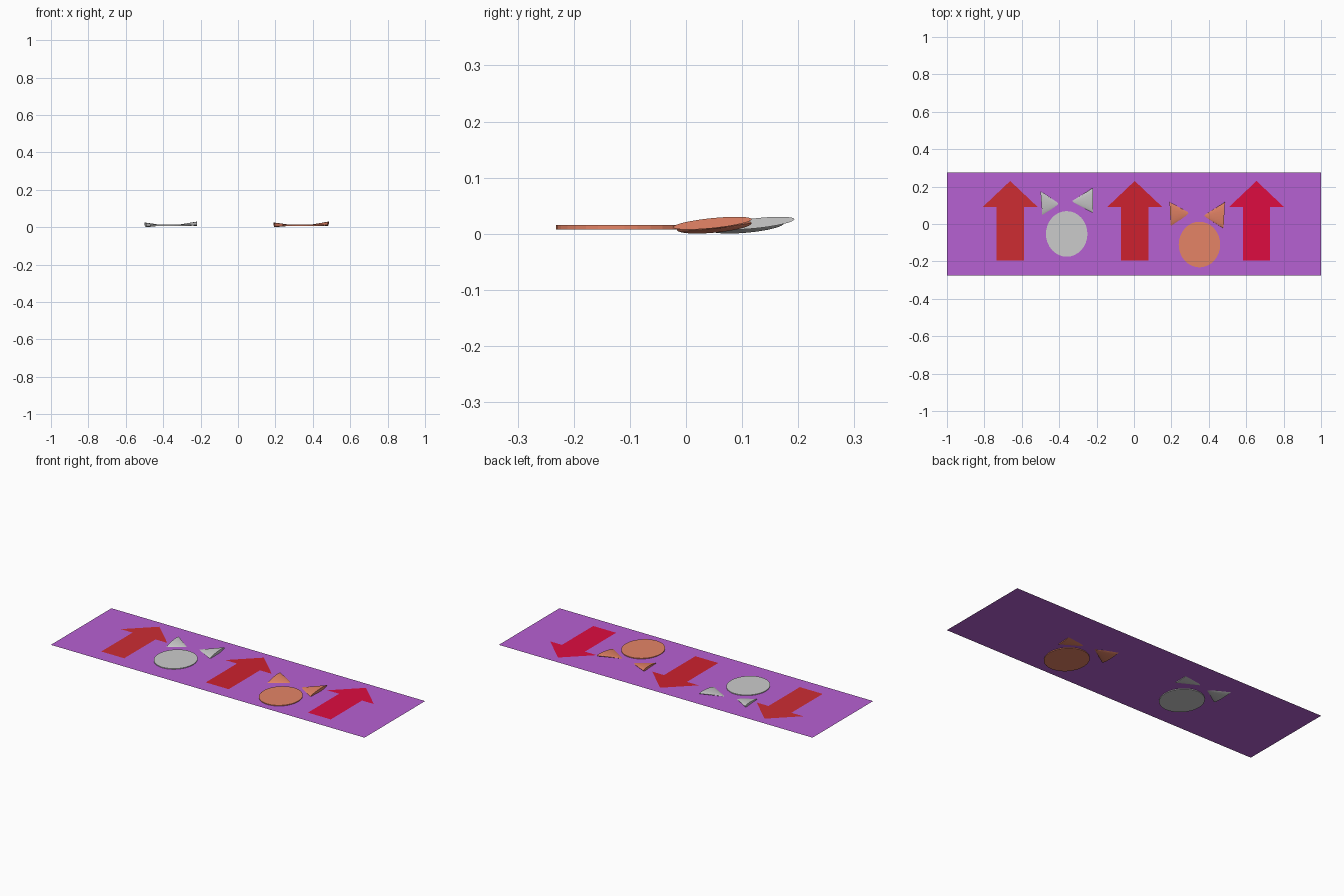
import bpy, bmesh, math
from mathutils import Vector

if "Cube" in bpy.data.objects:
    bpy.data.objects.remove(bpy.data.objects["Cube"])


def material(name, rgb):
    """Material from 0-255 display colours."""
    m = bpy.data.materials.new(name)
    m.diffuse_color = [(c / 255) ** 2.2 for c in rgb] + [1]
    m.use_nodes = True
    m.node_tree.nodes["Principled BSDF"].inputs["Base Color"].default_value = m.diffuse_color
    return m


def make(name, bm, mat):
    me = bpy.data.meshes.new(name)
    bm.to_mesh(me)
    bm.free()
    ob = bpy.data.objects.new(name, me)
    bpy.context.collection.objects.link(ob)
    if mat:
        me.materials.append(mat)
    return ob


def flat(name, outline, z, mat):
    """Zero-thickness sheet, facing up."""
    bm = bmesh.new()
    f = bm.faces.new([bm.verts.new((x, y, z)) for x, y in outline])
    f.normal_update()
    if f.normal.z < 0:
        f.normal_flip()
    return make(name, bm, mat)


def disc(name, x, y, mat):
    """Thin oval head."""
    bm = bmesh.new()
    bmesh.ops.create_cone(bm, cap_ends=True, segments=32, radius1=1, radius2=1, depth=1)
    bmesh.ops.scale(bm, vec=(0.111, 0.122, 0.008), verts=bm.verts)
    bmesh.ops.translate(bm, vec=(x, y, 0.012), verts=bm.verts)
    return make(name, bm, mat)


def ear(name, low, high, apex, h, mat):
    """Flattened cone: oval base between two end points, tapering to apex."""
    low, high = Vector(low), Vector(high)
    mid, u = (low + high) / 2, (high - low) / 2
    bm = bmesh.new()
    ring = []
    for i in range(32):
        t = 2 * math.pi * i / 32
        ring.append(bm.verts.new(mid + u * math.cos(t) + Vector((0, 0, h * math.sin(t)))))
    tip = bm.verts.new(apex)
    bm.faces.new(ring)
    for i in range(32):
        bm.faces.new((ring[i], ring[(i + 1) % 32], tip))
    bmesh.ops.recalc_face_normals(bm, faces=bm.faces)
    return make(name, bm, mat)


purple = material("purple", (181, 97, 209))
orange = material("orange", (228, 131, 102))
reds = [material("red_left", (204, 48, 54)),
        material("red_middle", (204, 38, 50)),
        material("red_right", (221, 20, 66))]

# Backing sheet
flat("backing_sheet", [(-1, -.276), (1, -.276), (1, .276), (-1, .276)], 0.012, purple)

# Three arrows lying on the sheet
arrow = [(-.073, -.195), (.073, -.195), (.073, .09), (.148, .09),
         (0, .23), (-.148, .09), (-.073, .09)]
for side, x, mat in zip(("left", "middle", "right"), (-.662, .004, .655), reds):
    flat("arrow_" + side, [(px + x, py) for px, py in arrow], 0.0135, mat)

# Two oval heads, each with a pair of tilted ears
disc("grey_head", -.36, -.053, None)
disc("orange_head", .35, -.11, orange)
ear("grey_ear_left", (-.49, .042, .007), (-.5, .175, .019), (-.393, .105, .010), .011, None)
ear("grey_ear_right", (-.22, .06, .012), (-.22, .193, .026), (-.335, .12, .011), .009, None)
ear("orange_ear_left", (.197, -.016, .007), (.19, .117, .019), (.305, .055, .010), .011, orange)
ear("orange_ear_right", (.479, -.023, .012), (.486, .117, .026), (.37, .043, .011), .009, orange)
